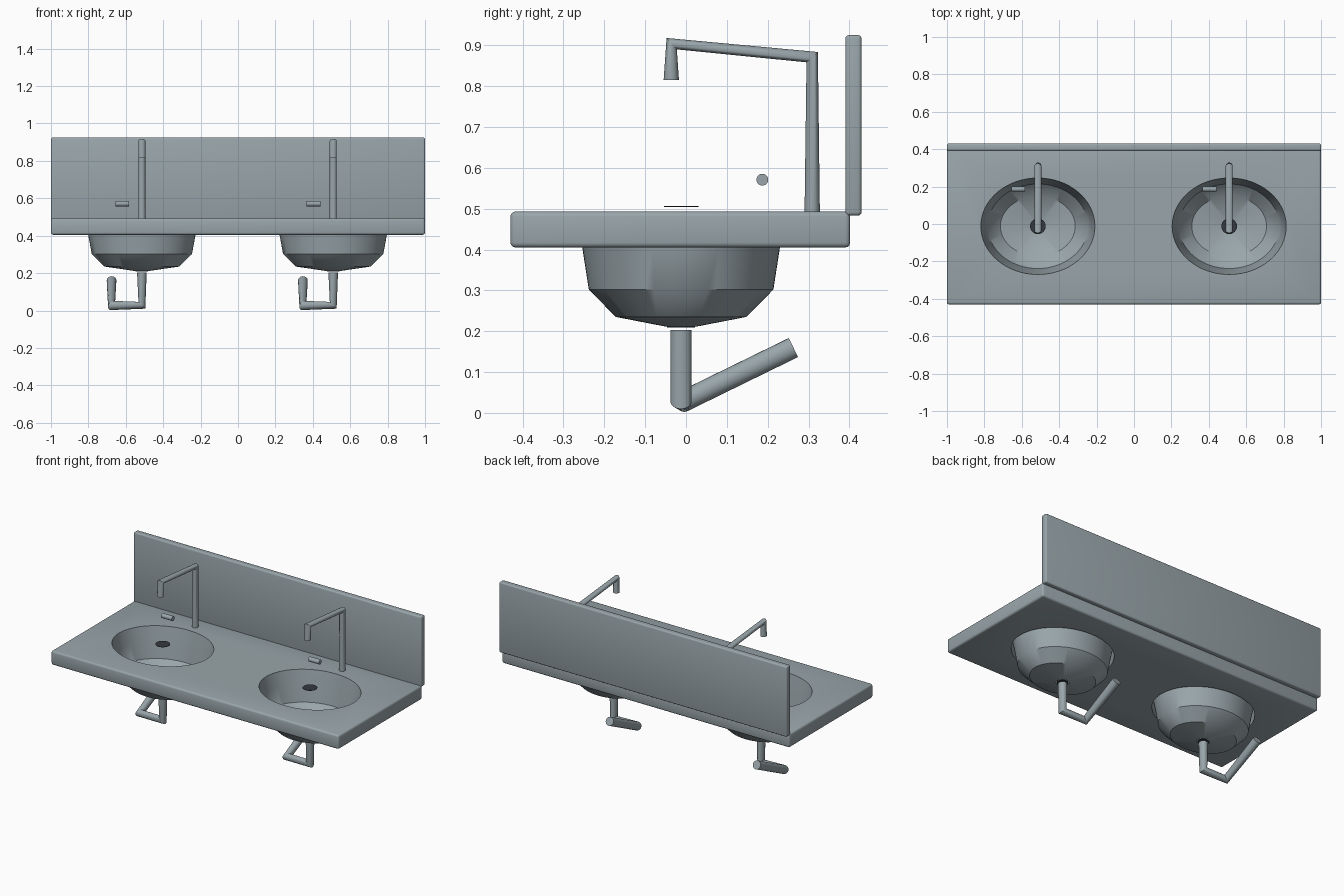
import bpy, bmesh, math
from mathutils import Vector

if "Cube" in bpy.data.objects:
    bpy.data.objects.remove(bpy.data.objects["Cube"])


def material(name, rgb):
    m = bpy.data.materials.new(name)
    m.diffuse_color = (*rgb, 1)
    m.use_nodes = True
    m.node_tree.nodes["Principled BSDF"].inputs["Base Color"].default_value = m.diffuse_color
    return m


GREY = material("blue_grey", (0.32, 0.38, 0.405))
DARK = material("dark_grey", (0.035, 0.042, 0.052))
BASIN_X = (-0.514, 0.509)
BASIN_Y = -0.012


def finish(name, bm, mat=GREY, smooth=True, recalc=True):
    if recalc:
        bmesh.ops.recalc_face_normals(bm, faces=bm.faces[:])
    me = bpy.data.meshes.new(name)
    bm.to_mesh(me)
    bm.free()
    ob = bpy.data.objects.new(name, me)
    bpy.context.collection.objects.link(ob)
    me.materials.append(mat)
    if smooth:
        shade(ob)
    return ob


def shade(ob):
    bpy.ops.object.select_all(action='DESELECT')
    ob.select_set(True)
    bpy.context.view_layer.objects.active = ob
    bpy.ops.object.shade_smooth_by_angle(angle=math.radians(35))


def apply_modifier(ob, mod):
    bpy.context.view_layer.objects.active = ob
    bpy.ops.object.modifier_apply(modifier=mod.name)


def rounded_box(name, lo, hi, bevel):
    bm = bmesh.new()
    bmesh.ops.create_cube(bm, size=1)
    for v in bm.verts:
        v.co = [(a + b) / 2 + c * (b - a) for a, b, c in zip(lo, hi, v.co)]
    ob = finish(name, bm, smooth=False)
    mod = ob.modifiers.new("bevel", 'BEVEL')
    mod.width, mod.segments = bevel, 3
    apply_modifier(ob, mod)
    return ob


def skin(bm, rings):
    for a, b in zip(rings, rings[1:]):
        n = len(a)
        for i in range(n):
            bm.faces.new((a[i], a[(i + 1) % n], b[(i + 1) % n], b[i]))


def elliptic_rings(bm, x, y, profile, n=64):
    # profile rows are (x radius, y radius, z)
    return [[bm.verts.new((x + rx * math.cos(2 * math.pi * i / n),
                           y + ry * math.sin(2 * math.pi * i / n), z))
             for i in range(n)] for rx, ry, z in profile]


def pipe(name, path, r, n=20):
    # Equal circles on the bisecting plane of each bend
    pts = [Vector(p) for p in path]
    seg = [(b - a).normalized() for a, b in zip(pts, pts[1:])]
    tangents = [seg[0]] + [(a + b).normalized() for a, b in zip(seg, seg[1:])] + [seg[-1]]
    u = tangents[0].orthogonal().normalized()
    bm, rings, prev = bmesh.new(), [], tangents[0]
    for p, t in zip(pts, tangents):
        u = prev.rotation_difference(t) @ u
        w, prev = t.cross(u), t
        rings.append([bm.verts.new(p + r * (u * math.cos(2 * math.pi * i / n)
                                            + w * math.sin(2 * math.pi * i / n)))
                      for i in range(n)])
    skin(bm, rings)
    bm.faces.new(rings[0])
    bm.faces.new(rings[-1])
    return finish(name, bm)


def disc(name, x, y, z, r):
    bm = bmesh.new()
    rings = elliptic_rings(bm, x, y, [(r, r, z - 0.001), (r, r, z + 0.001)], 24)
    skin(bm, rings)
    bm.faces.new(rings[0])
    bm.faces.new(rings[1])
    return finish(name, bm, DARK)


# Countertop and upright splash panel
counter = rounded_box("countertop", (-1, -0.43, 0.405), (1, 0.402, 0.493), 0.012)
splash = rounded_box("backsplash", (-1, 0.39, 0.483), (1, 0.43, 0.925), 0.009)
shade(splash)

for side, x in zip(("left", "right"), BASIN_X):
    # Oval opening through the countertop
    bm = bmesh.new()
    rings = elliptic_rings(bm, x, BASIN_Y, [(0.305, 0.258, 0.35), (0.305, 0.258, 0.55)])
    skin(bm, rings)
    bm.faces.new(rings[0])
    bm.faces.new(rings[1])
    cutter = finish("opening_cutter", bm, smooth=False)
    cutter.hide_render = True
    mod = counter.modifiers.new("opening", 'BOOLEAN')
    mod.operation, mod.solver, mod.object = 'DIFFERENCE', 'EXACT', cutter
    apply_modifier(counter, mod)
    bpy.data.objects.remove(cutter)

    # Thin bowl shell, open at the drain
    bm = bmesh.new()
    skin(bm, elliptic_rings(bm, x, BASIN_Y, [
        (0.036, 0.036, 0.211), (0.2, 0.16, 0.235), (0.268, 0.226, 0.302),
        (0.287, 0.242, 0.405), (0.305, 0.258, 0.491)]))
    # Faces look into the bowl
    bmesh.ops.recalc_face_normals(bm, faces=bm.faces[:])
    if sum(f.normal.z for f in bm.faces) < 0:
        bmesh.ops.reverse_faces(bm, faces=bm.faces[:])
    finish(side + "_bowl", bm, recalc=False)

    # Drain cover and outlet
    disc(side + "_drain_cover", x, BASIN_Y, 0.505, 0.042)
    disc(side + "_drain_outlet", x, BASIN_Y, 0.21, 0.034)

    # Tap, its lever, and the waste pipe below
    pipe(side + "_tap", [(x, 0.309, 0.49), (x, 0.309, 0.871),
                         (x, -0.035, 0.904), (x, -0.036, 0.815)], 0.019)
    pipe(side + "_tap_lever", [(x - 0.142, 0.187, 0.571), (x - 0.068, 0.187, 0.571)], 0.0145)
    pipe(side + "_waste_pipe", [(x, BASIN_Y, 0.203), (x, BASIN_Y, 0.028),
                                (x - 0.162, BASIN_Y + 0.003, 0.027),
                                (x - 0.162, 0.263, 0.16)], 0.026)

shade(counter)
